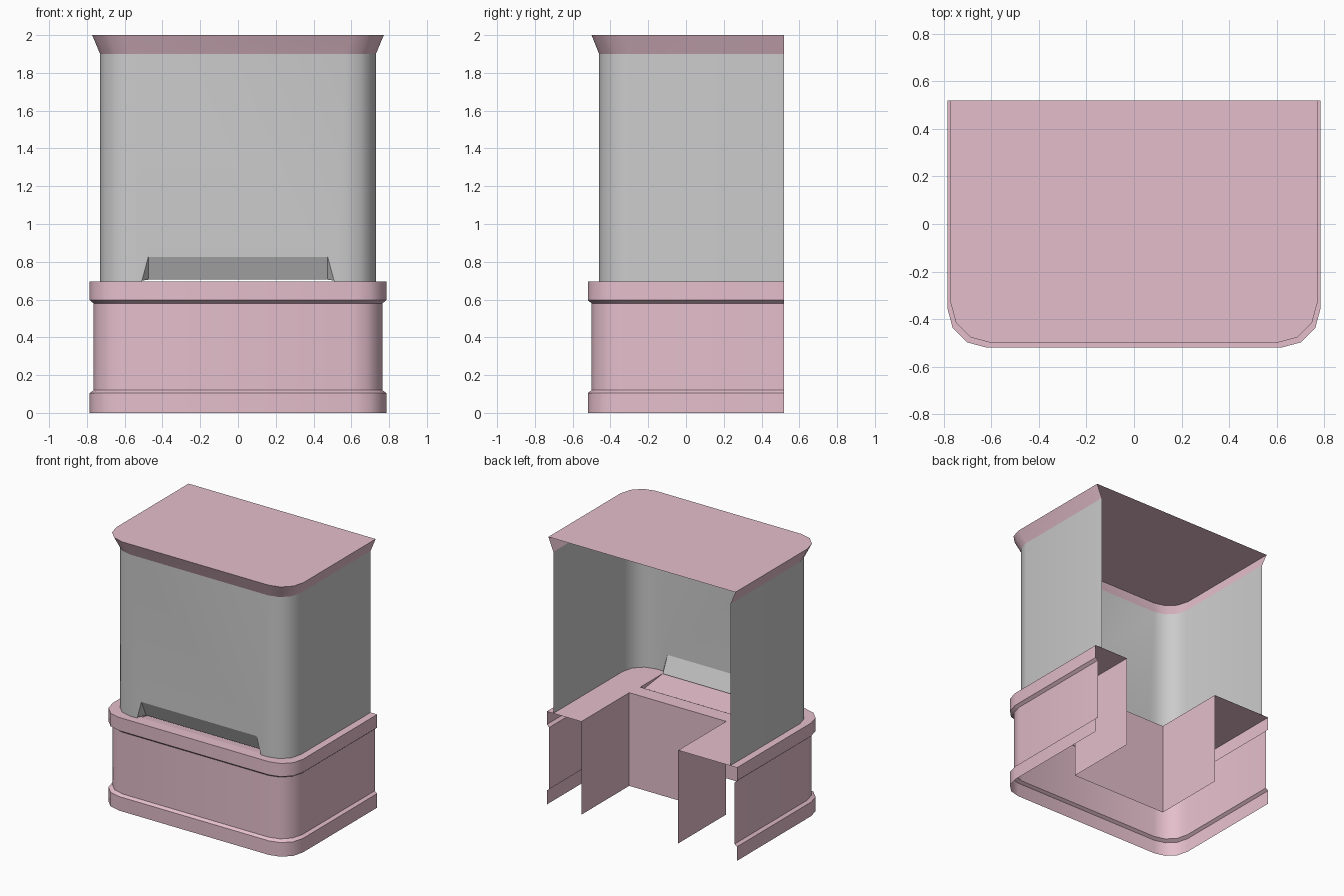
import bpy, bmesh, math

if "Cube" in bpy.data.objects:
    bpy.data.objects.remove(bpy.data.objects["Cube"])

BACK = 0.52
pink = bpy.data.materials.new("pink")
pink.diffuse_color = (0.78, 0.52, 0.6, 1)
pink.use_nodes = True
pink.node_tree.nodes["Principled BSDF"].inputs["Base Color"].default_value = pink.diffuse_color


def outline(w, front, r, steps=3):
    """U-shaped plan: back left, round the front corners, back right."""
    right = []
    for i in range(steps + 1):
        a = math.radians(90 * i / steps)
        right.append((w - r + r * math.sin(a), front + r - r * math.cos(a)))
    right.append((w, BACK))
    return [(-x, y) for x, y in reversed(right)] + right


def ring(bm, path, z):
    return [bm.verts.new((x, y, z)) for x, y in path]


def skin(bm, low, high, skip=()):
    for i in range(len(low) - 1):
        if i not in skip:
            bm.faces.new((low[i], low[i + 1], high[i + 1], high[i]))


def face(bm, pts):
    return bm.faces.new([bm.verts.new(p) for p in pts])


def finish(name, bm, mat=None, smooth=True):
    me = bpy.data.meshes.new(name)
    bmesh.ops.remove_doubles(bm, verts=bm.verts, dist=1e-5)
    bm.to_mesh(me)
    bm.free()
    ob = bpy.data.objects.new(name, me)
    bpy.context.collection.objects.link(ob)
    if mat:
        me.materials.append(mat)
    if smooth:
        bpy.ops.object.select_all(action='DESELECT')
        ob.select_set(True)
        bpy.context.view_layer.objects.active = ob
        bpy.ops.object.shade_smooth_by_angle(angle=math.radians(35))


# Base: open-backed plinth wall with a lip at the bottom and the top
bm = bmesh.new()
profile = [(0, 0), (0.105, 0), (0.12, 0.02), (0.58, 0.02), (0.597, 0), (0.695, 0)]
rings = [ring(bm, outline(0.785 - d, -0.52 + d, 0.165), z) for z, d in profile]
for low, high in zip(rings, rings[1:]):
    skin(bm, low, high)
# Off-centre notch at the back, walled down to the floor
notch = [(0.5, BACK), (0.5, -0.045), (-0.3, -0.045), (-0.3, BACK)]
skin(bm, ring(bm, notch, 0), ring(bm, notch, 0.695))
finish("base_walls", bm, pink)

# Base top: shelf around the notch with a hole for the tray
bm = bmesh.new()
TX, TB, TF = 0.49, -0.16, -0.44
loops = [outline(0.785, -0.52, 0.165) + notch,
         [(-TX, TF), (TX, TF), (TX, TB), (-TX, TB)]]
for pts in loops:
    vs = ring(bm, pts, 0.695)
    for i, v in enumerate(vs):
        bm.edges.new((v, vs[i - 1]))
bmesh.ops.triangle_fill(bm, edges=bm.edges[:], use_beauty=True, normal=(0, 0, 1))
for f in bm.faces:
    if f.normal.z < 0:
        f.normal_flip()
finish("base_top", bm, pink, False)

# Shallow tray sunk in the base top
bm = bmesh.new()
tray = [(TF, 0.695), (-0.21, 0.667), (TB, 0.695)]
for (y0, z0), (y1, z1) in zip(tray, tray[1:]):
    face(bm, [(-TX, y0, z0), (TX, y0, z0), (TX, y1, z1), (-TX, y1, z1)])
face(bm, [(-TX, y, z) for y, z in tray])
face(bm, [(TX, y, z) for y, z in reversed(tray)])
finish("tray", bm, pink, False)

# Body: tall open-backed shell with a slot in its front wall
bm = bmesh.new()
plan = outline(0.73, -0.46, 0.16)
low, high = ring(bm, plan, 0.695), ring(bm, plan, 1.9)
mid = len(plan) // 2 - 1
skin(bm, low, high, skip=(mid,))
slot = [(-0.51, 0.695), (-0.475, 0.825), (0.475, 0.825), (0.51, 0.695)]
sv = [bm.verts.new((x, -0.46, z)) for x, z in slot]
bm.faces.new([low[mid]] + sv + [low[mid + 1], high[mid + 1], high[mid]])
finish("body", bm)

# Slot flap: panel leaning inward with a triangular cheek at each end
bm = bmesh.new()
face(bm, [(-0.475, -0.405, 0.705), (0.475, -0.405, 0.705),
          (0.475, -0.46, 0.825), (-0.475, -0.46, 0.825)])
for s in (-1, 1):
    pts = [(s * 0.51, -0.46, 0.7), (s * 0.475, -0.46, 0.825), (s * 0.475, -0.405, 0.705)]
    face(bm, pts if s > 0 else pts[::-1])
finish("slot_flap", bm, None, False)

# Cap: flared rim closed by a flat top
bm = bmesh.new()
low = ring(bm, plan, 1.9)
high = ring(bm, outline(0.772, -0.5, 0.17), 2.0)
skin(bm, low, high)
bm.faces.new(high)
finish("cap", bm, pink)
